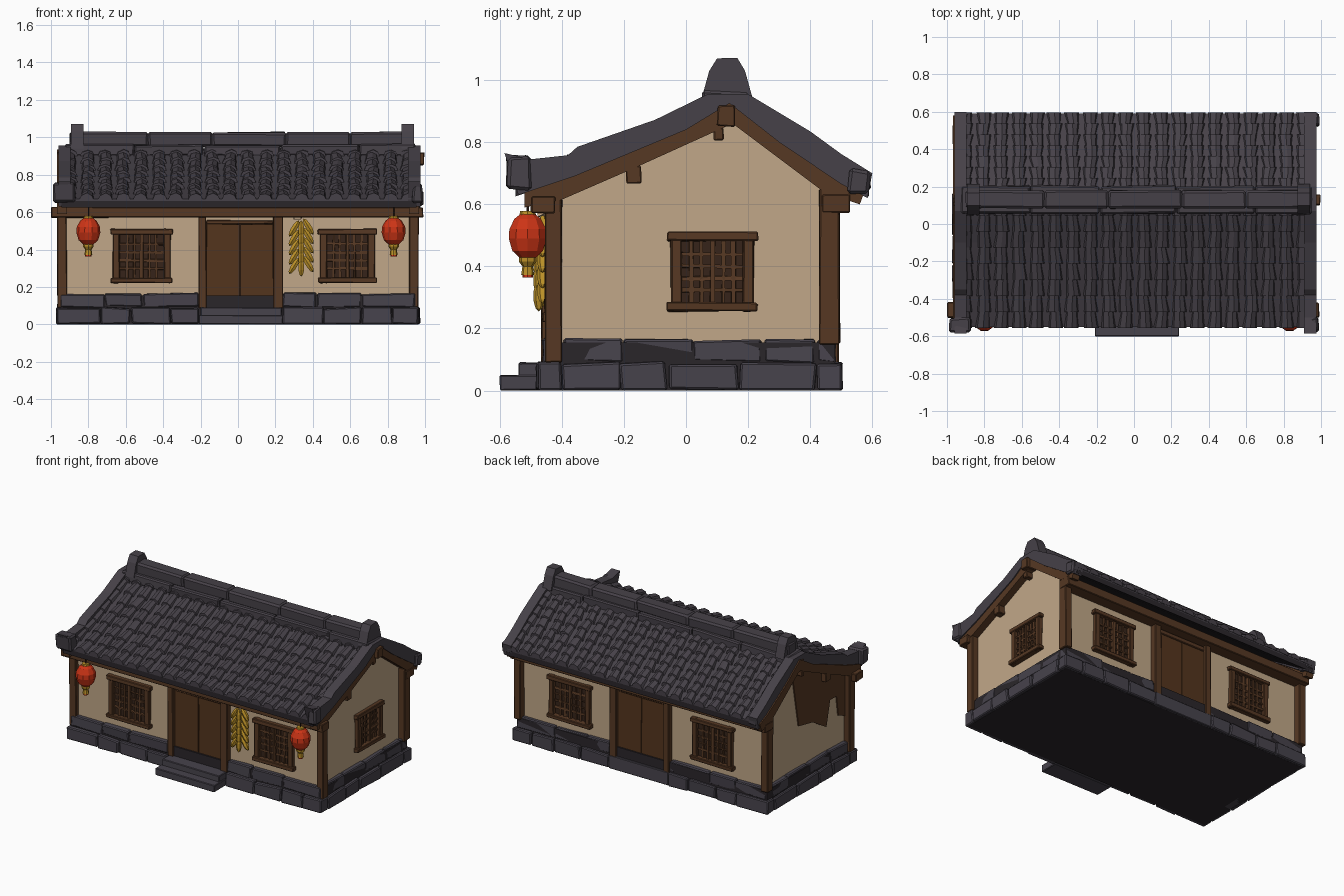
import bpy, bmesh, math, random
from mathutils import Vector, Matrix

if "Cube" in bpy.data.objects:
    bpy.data.objects.remove(bpy.data.objects["Cube"])

random.seed(4)


def material(name, r, g, b):
    m = bpy.data.materials.new(name)
    m.diffuse_color = [(c / 255 / 12.92 if c < 11 else ((c / 255 + 0.055) / 1.055) ** 2.4) for c in (r, g, b)] + [1]
    m.use_nodes = True
    m.node_tree.nodes["Principled BSDF"].inputs["Base Color"].default_value = m.diffuse_color
    return m


TILE = material("roof tile", 70, 65, 72)
STONE = material("stone", 71, 67, 76)
MORTAR = material("mortar", 42, 38, 42)
PLASTER = material("plaster", 193, 167, 136)
WOOD = material("wood", 86, 56, 35)
DOOR = material("door wood", 84, 53, 29)
DARK = material("dark wood", 54, 36, 25)
RED = material("lantern red", 205, 52, 22)
GOLD = material("corn gold", 188, 145, 40)


def finish(name, bm, mat):
    bmesh.ops.recalc_face_normals(bm, faces=bm.faces)
    me = bpy.data.meshes.new(name)
    bm.to_mesh(me)
    bm.free()
    me.materials.append(mat)
    ob = bpy.data.objects.new(name, me)
    bpy.context.collection.objects.link(ob)
    return ob


def boxes(name, mat, items, jit=0.0, bevel=0.0):
    """One mesh of boxes, each (x0, x1, y0, y1, z0, z1), with uneven hand-cut corners."""
    bm = bmesh.new()
    for x0, x1, y0, y1, z0, z1 in items:
        vs = bmesh.ops.create_cube(bm, size=1)["verts"]
        for v in vs:
            j = [random.uniform(-jit, jit) for _ in range(3)]
            v.co = Vector((x0 + (v.co.x + .5) * (x1 - x0) + j[0], y0 + (v.co.y + .5) * (y1 - y0) + j[1],
                           max(0, z0 + (v.co.z + .5) * (z1 - z0) + j[2])))
    if bevel:
        bmesh.ops.bevel(bm, geom=bm.edges[:], offset=bevel, segments=1, affect='EDGES')
    return finish(name, bm, mat)


def prism(name, mat, outline, x0, x1):
    """Extrude a (y, z) outline along x."""
    bm = bmesh.new()
    a = [bm.verts.new((x0, y, z)) for y, z in outline]
    b = [bm.verts.new((x1, y, z)) for y, z in outline]
    bm.faces.new(a)
    bm.faces.new(b)
    for i in range(len(a)):
        k = (i + 1) % len(a)
        bm.faces.new((a[i], a[k], b[k], b[i]))
    return finish(name, bm, mat)


def on_wall(side, u0, u1, d0, d1, z0, z1):
    """Box on a wall: u runs along the wall, d outward from it."""
    if side == "front":
        return (u0, u1, -0.425 - d1, -0.425 - d0, z0, z1)
    if side == "back":
        return (u0, u1, 0.45 + d0, 0.45 + d1, z0, z1)
    return (0.92 + d0, 0.92 + d1, u0, u1, z0, z1)


# Foundation: mortar core with two courses of rough stone blocks
boxes("foundation_core", MORTAR, [(-.95, .95, -.455, .48, 0, .155)])


def course(a, b, step):
    edges = [a]
    while b - edges[-1] > step * 1.5:
        edges.append(edges[-1] + step * random.uniform(.75, 1.25))
    edges.append(b)
    return [(p + .003, q - .003) for p, q in zip(edges, edges[1:])]


stones = []
for z0, z1, ins in ((0, .088, 0), (.092, .165, .02)):
    for a, b in ((-.97 + ins, -.21), (.24, .97 - ins)):
        for p, q in course(a, b, .2):
            stones += [(p, q, -.48 + ins, -.40, z0, z1), (p, q, .42, .50 - ins, z0, z1)]
    for p, q in course(-.40, .42, .19):
        stones += [(.89, .97 - ins, p, q, z0, z1), (-.97 + ins, -.89, p, q, z0, z1)]
boxes("foundation_stones", STONE, stones, .006, .006)
boxes("door_steps", STONE, [(-.21, .24, -.60, -.47, 0, .05), (-.20, .235, -.54, -.42, .045, .09),
                            (-.21, .24, .42, .495, 0, .09)], .002, .004)

# Plaster walls with a gable top
prism("plaster_walls", PLASTER, [(-.425, .14), (.45, .14), (.45, .66), (.14, .885), (-.17, .745), (-.425, .63)], -.92, .92)
prism("worn_wall_patch", WOOD, [(.17, .83), (.10, .45), (-.05, .42), (-.20, .33), (-.24, .5), (-.31, .5),
                                (-.33, .36), (-.4, .33), (-.4, .63), (-.17, .74), (.14, .87)], -.928, -.91)

# Timber frame: posts, beams, purlin ends
frame = []
for x0, x1 in ((-.965, -.915), (.915, .965)):
    frame += [(x0, x1, -.455, -.40, .09, .62), (x0, x1, .43, .495, .15, .65)]
for x0, x1 in ((-.21, -.17), (.19, .24)):
    frame += [(x0, x1, -.465, -.41, .085, .60), (x0, x1, .43, .49, .085, .62)]
frame += [(-1, .99, -.50, -.42, .57, .625), (-.97, .97, .44, .53, .575, .63),
          (-.17, .19, -.45, -.42, .535, .555), (-.17, .19, .44, .475, .535, .57)]
for y, z, s in ((-.17, .70, .025), (.105, .83, .016), (.13, .89, .03)):
    frame.append((-.965, .965 if z < .88 else .995, y - s, y + s, z - s - .01, z + s))
boxes("timber_frame", WOOD, frame, .003, .004)

# Bargeboards under each gable edge
for sx, name in ((-1, "left_bargeboard"), (1, "right_bargeboard")):
    prism(name, WOOD, [(-.52, .59), (-.52, .65), (-.36, .705), (0, .85), (.14, .935), (.30, .815), (.5, .69), (.58, .655),
                       (.56, .60), (.45, .635), (.15, .86), (-.17, .715), (-.40, .615)], sx * .915, sx * .968)

# Front and back doors
for side in ("front", "back"):
    y = on_wall(side, 0, 1, 0, .02, 0, 1)
    boxes(side + "_door_gap", DARK, [on_wall(side, -.18, .20, -.01, .006, .09, .54)])
    boxes(side + "_door_leaves", DOOR, [on_wall(side, -.168, .008, 0, .02, .092, .535),
                                        on_wall(side, .012, .188, 0, .02, .092, .535)], .002)

# Windows: dark pane, heavy frame, irregular lattice
for name, side, u0, u1, z0, z1 in (("front_left", "front", -.67, -.36, .22, .51), ("front_right", "front", .44, .73, .22, .51),
                                   ("back_left", "back", .40, .71, .22, .51), ("back_right", "back", -.68, -.38, .22, .51),
                                   ("right_side", "side", -.05, .22, .255, .51)):
    boxes(name + "_window_pane", DARK, [on_wall(side, u0 + .02, u1 - .02, -.01, .006, z0 + .02, z1 - .02)])
    t = .036
    boxes(name + "_window_frame", WOOD, [
        on_wall(side, u0, u0 + t, 0, .03, z0, z1), on_wall(side, u1 - t, u1, 0, .03, z0, z1),
        on_wall(side, u0 - .012, u1 + .012, 0, .04, z0, z0 + t * .8),
        on_wall(side, u0 - .012, u1 + .012, 0, .036, z1 - t * .8, z1)], .003, .004)
    bars, w, h, m = [], u1 - u0, z1 - z0, (u0 + u1) / 2
    bars.append(on_wall(side, m - .009, m + .009, 0, .022, z0 + .02, z1 - .02))
    for f in (.25, .37, .63, .75):
        u = u0 + f * w
        bars.append(on_wall(side, u - .006, u + .006, 0, .017, z0 + .02, z1 - .02))
    for f in (.27, .42, .57, .72):
        z = z0 + f * h
        bars.append(on_wall(side, u0 + .03, u1 - .03, 0, .015, z - .006, z + .006))
    boxes(name + "_window_lattice", WOOD, bars, .004)

# Roof: profile line (y, z) of the tile surface from front eave over the ridge to back eave
LINE = [(-.55, .665), (-.38, .722), (-.10, .83), (.13, .935), (.20, .91), (.40, .785), (.50, .72), (.59, .665)]


def roof_z(y):
    for (a, za), (b, zb) in zip(LINE, LINE[1:]):
        if y <= b:
            return za + (zb - za) * (y - a) / (b - a)
    return LINE[-1][1]


prism("roof_deck", MORTAR, [(y, z - .005) for y, z in LINE] + [(y, z - .04) for y, z in LINE[::-1]], -.945, .955)

# Rows of ribbed tiles, each rib made of overlapping uneven lengths
bm = bmesh.new()
RIBS, R = 20, 8
for i in range(RIBS):
    xc = -.90 + 1.81 * i / (RIBS - 1)
    for ya, yb in ((-.555, .13), (.595, .13)):
        for k in range(R):
            p, q = ya + (yb - ya) * k / R, ya + (yb - ya) * (k + 1.15) / R
            ends = []
            for y, lift, wid in ((p, .012, 1.1), (q, 0, .9)):
                dx, w = random.uniform(-.007, .007), .036 * wid
                z = roof_z(min(.59, max(-.55, y)))
                ring = [(-w, -.012), (-w * .7, .014), (w * .1, .024), (w * .75, .012), (w, -.012)]
                ends.append([bm.verts.new((xc + dx + a, y, z + b + lift + random.uniform(-.003, .003))) for a, b in ring])
            a, b = ends
            for j in range(5):
                n = (j + 1) % 5
                bm.faces.new((a[j], a[n], b[n], b[j]))
            bm.faces.new(a)
            bm.faces.new(b)
finish("roof_tiles", bm, TILE)

# Flat pan tiles between the ribs
prism("pan_tiles", TILE, [(y, z + .004) for y, z in LINE] + [(y, z - .008) for y, z in LINE[::-1]], -.95, .96)

# Raised gable edges, sweeping up at the eave corners
EDGE = [(-.585, .765), (-.50, .745), (-.38, .758), (-.35, .785), (-.10, .872), (.07, .955), (.20, .955), (.40, .835),
        (.50, .762), (.60, .70), (.585, .62), (.50, .665), (.30, .80), (.14, .925), (0, .84), (-.36, .69), (-.54, .63)]
prism("left_gable_edge", TILE, EDGE, -.96, -.895)
prism("right_gable_edge", TILE, EDGE, .91, .975)
boxes("eave_corner_tips", TILE, [(-.985, -.87, -.575, -.50, .655, .755), (.93, .985, -.575, -.50, .645, .75),
                                 (-.95, -.88, .52, .59, .64, .71), (.92, .985, .52, .59, .64, .71)], .008, .01)

# Ridge: stacked blocks with taller end caps
boxes("ridge_base", TILE, [(p, q, .055, .205, .90, .962) for p, q in course(-.93, .95, .4)], .006, .008)
boxes("ridge_cap", TILE, [(p - .004, q + .004, .085, .18, .95, 1.028) for p, q in course(-.9, .93, .35)], .004, .012)
for x, name in ((-.86, "left_ridge_end"), (.908, "right_ridge_end")):
    ob = prism(name, TILE, [(.05, .94), (.075, 1.03), (.10, 1.07), (.165, 1.072), (.19, 1.03), (.215, .94)], x - .033, x + .033)

# Lanterns: faceted red body, gold caps, tassel and cord


def lathe(name, mat, x, y, prof, n=8):
    bm = bmesh.new()
    rings = [[bm.verts.new((x + r * math.cos(2 * math.pi * i / n), y + r * math.sin(2 * math.pi * i / n), z))
              for i in range(n)] for r, z in prof]
    for a, b in zip(rings, rings[1:]):
        for i in range(n):
            k = (i + 1) % n
            bm.faces.new((a[i], a[k], b[k], b[i]))
    bm.faces.new(rings[0])
    bm.faces.new(rings[-1])
    return finish(name, bm, mat)


for x, s in ((-.80, "left"), (.832, "right")):
    lathe(s + "_lantern_body", RED, x, -.51, [(.028, .428), (.052, .45), (.064, .49), (.062, .52), (.045, .553), (.025, .568)], 10)
    lathe(s + "_lantern_top", GOLD, x, -.51, [(.028, .56), (.024, .578)])
    lathe(s + "_lantern_base", GOLD, x, -.51, [(.021, .372), (.017, .40), (.028, .415), (.028, .432)])
    lathe(s + "_lantern_tassel", RED, x, -.51, [(.017, .364), (.017, .374)])
    lathe(s + "_lantern_cord", DARK, x, -.51, [(.004, .57), (.004, .64)], 5)

# Hanging bunch of corn cobs
bm = bmesh.new()
for k in range(5):
    for sx in (-1, 0, 1):
        length = .10
        m = (Matrix.Translation((.338 + sx * .012, -.462 - (.012 if sx == 0 else 0), .555 - k * .05 + (.01 if sx == 1 else 0)))
             @ Matrix.Rotation(-sx * .55, 4, 'Y') @ Matrix.Translation((0, 0, -length / 2)) @ Matrix.Diagonal((.018, .018, length / 2, 1)))
        bmesh.ops.create_uvsphere(bm, u_segments=6, v_segments=5, radius=1, matrix=m)
finish("corn_bunch", bm, GOLD)
boxes("corn_husk_tie", PLASTER, [(.30, .335, -.48, -.45, .565, .59)], .008)
